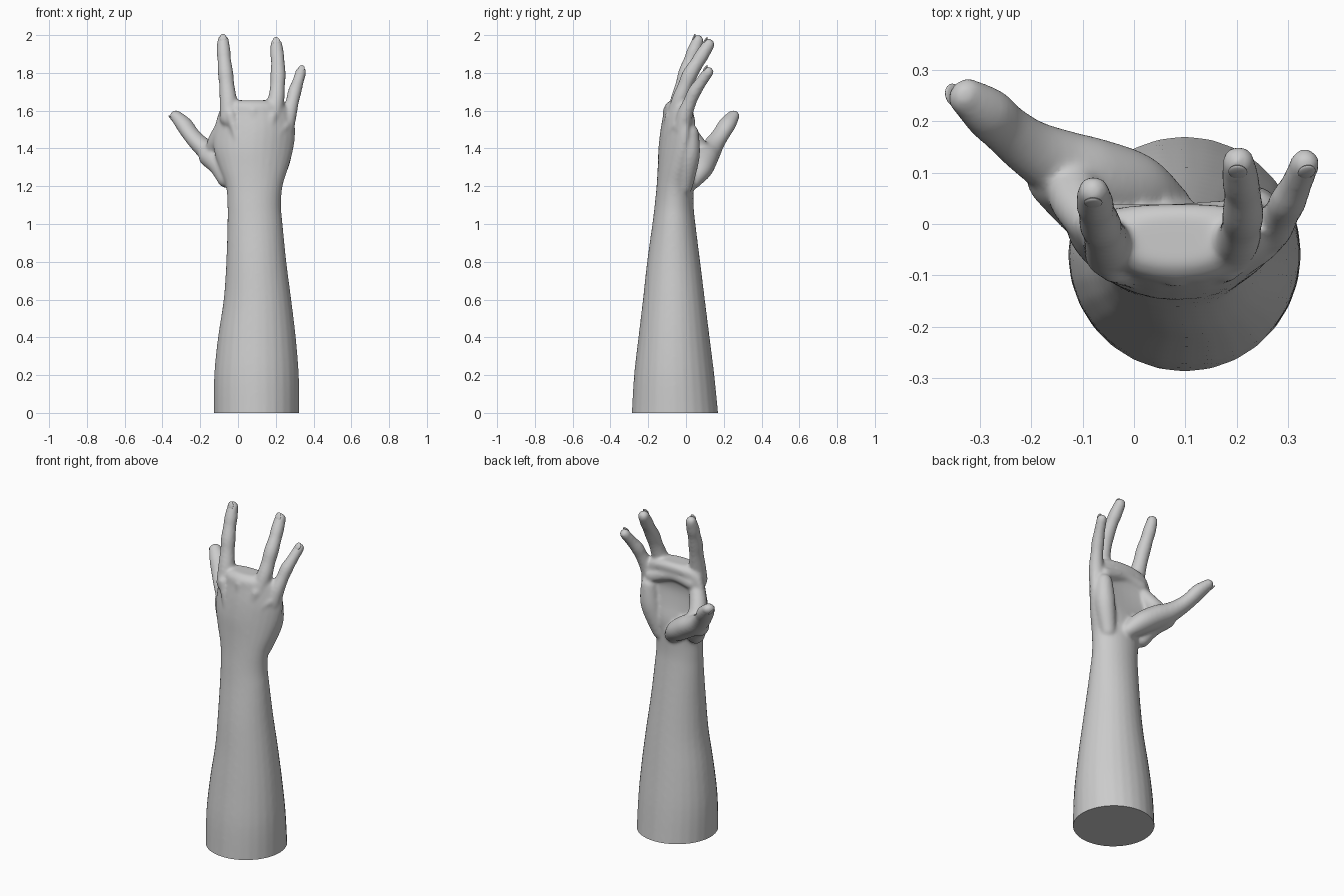
import bpy, bmesh, math
from mathutils import Vector, Matrix

if "Cube" in bpy.data.objects:
    bpy.data.objects.remove(bpy.data.objects["Cube"])

SIDES = 28
skin = bpy.data.materials.new("plain_grey")
skin.diffuse_color = (0.6, 0.6, 0.6, 1)
skin.use_nodes = True
skin.node_tree.nodes["Principled BSDF"].inputs["Base Color"].default_value = skin.diffuse_color


def spline(keys, steps=5):
    """Catmull-Rom interpolation of equal-length tuples."""
    out = []
    for i in range(len(keys) - 1):
        a, b = keys[max(i - 1, 0)], keys[i]
        c, d = keys[i + 1], keys[min(i + 2, len(keys) - 1)]
        for s in range(steps):
            t = s / steps
            out.append([0.5 * (2 * q + (r - p) * t + (2 * p - 5 * q + 4 * r - w) * t * t
                               + (3 * q - p - 3 * r + w) * t ** 3)
                        for p, q, r, w in zip(a, b, c, d)])
    return out + [list(keys[-1])]


def loft(bm, rings):
    """Skin a list of point rings into a closed shell."""
    rows = [[bm.verts.new(p) for p in ring] for ring in rings]
    faces = []
    for lo, hi in zip(rows, rows[1:]):
        for i in range(SIDES):
            j = (i + 1) % SIDES
            faces.append(bm.faces.new((lo[i], lo[j], hi[j], hi[i])))
    faces.append(bm.faces.new(rows[0][::-1]))
    faces.append(bm.faces.new(rows[-1]))
    bmesh.ops.recalc_face_normals(bm, faces=faces)


def tube(bm, keys, flat=1.0):
    """Round-ended limb through (x, y, z, radius) keys."""
    pts = spline(keys)
    path = [(Vector(p[:3]), p[3]) for p in pts]
    d0 = (path[1][0] - path[0][0]).normalized()
    d1 = (path[-1][0] - path[-2][0]).normalized()
    angles = [math.radians(a) for a in (20, 40, 60, 80)]
    head = [(path[0][0] - d0 * path[0][1] * math.sin(a), path[0][1] * math.cos(a))
            for a in reversed(angles)]
    tail = [(path[-1][0] + d1 * path[-1][1] * math.sin(a), path[-1][1] * math.cos(a))
            for a in angles]
    path = head + path + tail
    rings = []
    for k, (p, r) in enumerate(path):
        d = (path[min(k + 1, len(path) - 1)][0] - path[max(k - 1, 0)][0]).normalized()
        hint = Vector((0, 1, 0)) if flat == 1 else Vector((0, 0, 1))
        u = d.cross(hint).normalized()
        v = u.cross(d)
        rings.append([p + u * r * math.cos(t) + v * r * flat * math.sin(t)
                      for t in (2 * math.pi * i / SIDES for i in range(SIDES))])
    loft(bm, rings)


def finish(name, bm):
    me = bpy.data.meshes.new(name)
    bm.to_mesh(me)
    bm.free()
    me.materials.append(skin)
    ob = bpy.data.objects.new(name, me)
    bpy.context.collection.objects.link(ob)
    return ob


bm = bmesh.new()

# Forearm and palm: (z, x min, x max, y min, y max, arch towards the palm)
sections = [
    (-0.06, -0.128, 0.325, -0.29, 0.175, 0), (0, -0.128, 0.325, -0.287, 0.17, 0),
    (0.2, -0.126, 0.322, -0.275, 0.15, 0), (0.4, -0.106, 0.306, -0.252, 0.125, 0),
    (0.6, -0.076, 0.282, -0.228, 0.10, 0), (0.8, -0.062, 0.256, -0.206, 0.075, 0),
    (1.0, -0.056, 0.236, -0.178, 0.05, 0), (1.1, -0.056, 0.228, -0.166, 0.04, 0),
    (1.2, -0.064, 0.236, -0.156, 0.04, 0), (1.3, -0.10, 0.267, -0.15, 0.04, 0.02),
    (1.4, -0.13, 0.294, -0.146, 0.02, 0.05), (1.5, -0.126, 0.304, -0.135, 0.01, 0.06),
    (1.58, -0.106, 0.285, -0.12, 0.03, 0.04), (1.63, -0.08, 0.25, -0.11, 0.04, 0.02),
    (1.655, -0.03, 0.19, -0.08, 0.02, 0),
]
rings = []
for z, x0, x1, y0, y1, arch in spline(sections, 4):
    ring = []
    for i in range(SIDES):
        c, s = math.cos(2 * math.pi * i / SIDES), math.sin(2 * math.pi * i / SIDES)
        ring.append(((x0 + x1) / 2 + (x1 - x0) / 2 * c,
                     (y0 + y1) / 2 + (y1 - y0) / 2 * s + arch * c * c, z))
    rings.append(ring)
loft(bm, rings)

# Fingers, with slightly swollen joints
index = [(-0.045, -0.055, 1.56, 0.052), (-0.052, -0.035, 1.66, 0.046), (-0.06, -0.015, 1.74, 0.040),
         (-0.066, 0.0, 1.80, 0.041), (-0.073, 0.025, 1.87, 0.036), (-0.076, 0.04, 1.91, 0.037),
         (-0.079, 0.063, 1.97, 0.031)]
ring_finger = [(0.18, -0.055, 1.56, 0.05), (0.202, -0.03, 1.66, 0.044), (0.209, -0.005, 1.73, 0.039),
               (0.212, 0.02, 1.79, 0.041), (0.211, 0.06, 1.855, 0.036), (0.208, 0.082, 1.89, 0.037),
               (0.203, 0.12, 1.95, 0.032)]
little = [(0.25, -0.02, 1.50, 0.046), (0.27, -0.005, 1.58, 0.041), (0.288, 0.022, 1.65, 0.035),
          (0.3, 0.045, 1.70, 0.036), (0.315, 0.075, 1.745, 0.031), (0.333, 0.118, 1.805, 0.029)]
for keys in (index, ring_finger, little):
    tube(bm, keys)

# Thumb with its base mound
thumb = [(0.06, 0.03, 1.23, 0.055), (0.0, 0.065, 1.285, 0.074), (-0.08, 0.09, 1.34, 0.078),
         (-0.15, 0.12, 1.38, 0.067), (-0.205, 0.15, 1.425, 0.056), (-0.25, 0.185, 1.475, 0.05),
         (-0.285, 0.217, 1.525, 0.05), (-0.325, 0.247, 1.568, 0.038)]
tube(bm, thumb, 0.84)

# Web between thumb and index, heel of the palm, finger-root pads
tube(bm, [(-0.07, -0.01, 1.52, 0.045), (-0.11, 0.04, 1.44, 0.05), (-0.12, 0.08, 1.38, 0.055)])
tube(bm, [(-0.06, -0.01, 1.24, 0.05), (-0.10, 0.03, 1.31, 0.055), (-0.15, 0.09, 1.36, 0.06)])
tube(bm, [(0.18, -0.01, 1.2, 0.045), (0.225, 0.015, 1.36, 0.058), (0.235, 0.02, 1.48, 0.048)])
tube(bm, [(-0.04, 0.0, 1.56, 0.04), (0.08, 0.0, 1.58, 0.04), (0.22, 0.01, 1.54, 0.04)])

# Tendons running to the knuckles
for x, y, z in ((-0.04, -0.085, 1.6), (0.08, -0.093, 1.62), (0.18, -0.083, 1.59), (0.25, -0.045, 1.54)):
    tube(bm, [(0.085 + (x - 0.085) * 0.4, -0.118, 1.32, 0.022),
              (0.085 + (x - 0.085) * 0.75, (y - 0.12) / 2, 1.47, 0.022), (x, y, z - 0.02, 0.03)])

# Fuse the parts into one skin
arm = finish("arm_and_hand", bm)
m = arm.modifiers.new("fuse", 'REMESH')
m.mode, m.voxel_size = 'VOXEL', 0.0085
m = arm.modifiers.new("soften", 'SMOOTH')
m.factor, m.iterations = 0.5, 10
bpy.context.view_layer.update()
fused = bpy.data.meshes.new_from_object(arm.evaluated_get(bpy.context.evaluated_depsgraph_get()))
arm.modifiers.clear()

# Flat cut at the bottom
bm = bmesh.new()
bm.from_mesh(fused)
cut = bmesh.ops.bisect_plane(bm, geom=bm.verts[:] + bm.edges[:] + bm.faces[:], dist=1e-5,
                             plane_co=(0, 0, 0), plane_no=(0, 0, 1), clear_inner=True)
rim = [e for e in cut["geom_cut"] if isinstance(e, bmesh.types.BMEdge)]
bmesh.ops.contextual_create(bm, geom=rim)
bm.to_mesh(arm.data)
bm.free()
if not arm.data.materials:
    arm.data.materials.append(skin)

# Nails: thin domed plates on the backs of the finger tips
bm = bmesh.new()
for keys, back in ((index, (0, -1, 0.3)), (ring_finger, (0, -1, 0.3)),
                   (little, (0, -1, 0.3)), (thumb, (-0.3, -0.3, -1))):
    tip, r = Vector(keys[-1][:3]), keys[-1][3]
    d = (tip - Vector(keys[-2][:3])).normalized()
    n = Vector(back)
    n = (n - d * n.dot(d)).normalized()
    thick = 0.84 if keys is thumb else 1.0
    frame = Matrix((d.cross(n), d, n)).transposed().to_4x4()
    place = Matrix.Translation(tip + d * r * 0.2 + n * r * 0.82 * thick) @ frame
    bmesh.ops.create_uvsphere(bm, u_segments=20, v_segments=10, radius=1,
                              matrix=place @ Matrix.Diagonal((r * 0.58, r * 0.75, 0.006, 1)))
nails = finish("nails", bm)

for ob in (arm, nails):
    bpy.ops.object.select_all(action='DESELECT')
    ob.select_set(True)
    bpy.context.view_layer.objects.active = ob
    bpy.ops.object.shade_smooth_by_angle(angle=math.radians(50))
